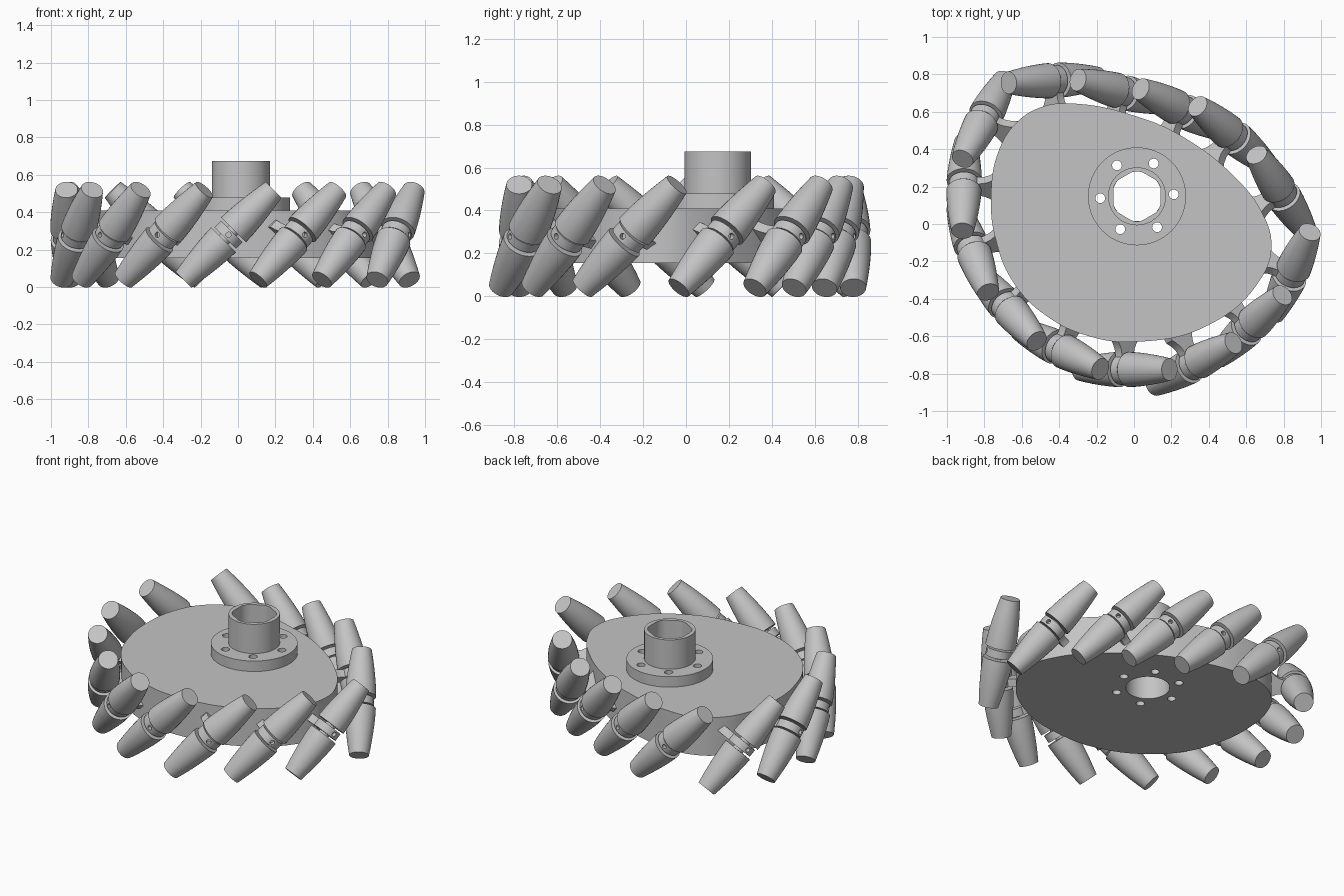
import bpy, bmesh, math
from mathutils import Matrix

cube = bpy.data.objects.get("Cube")
if cube:
    bpy.data.objects.remove(cube, do_unlink=True)

grey = bpy.data.materials.new("metal_grey")
grey.use_nodes = True
COLOUR = (0.55, 0.55, 0.55, 1)
grey.diffuse_color = COLOUR
grey.node_tree.nodes["Principled BSDF"].inputs["Base Color"].default_value = COLOUR


def link(name, data):
    ob = bpy.data.objects.new(name, data)
    bpy.context.collection.objects.link(ob)
    return ob


def finish(ob):
    """Turn into a plain mesh, shade it and give it the material."""
    bpy.ops.object.select_all(action='DESELECT')
    ob.select_set(True)
    bpy.context.view_layer.objects.active = ob
    bpy.ops.object.convert(target='MESH')
    ob = bpy.context.view_layer.objects.active
    bpy.ops.object.shade_smooth_by_angle(angle=math.radians(35))
    ob.data.materials.clear()
    ob.data.materials.append(grey)
    return ob


def circle(cx, cy, r, n=48, flat=None):
    """Circle points; flat trims the circle to a hexagon of that apothem."""
    pts = []
    for i in range(n):
        a = 2 * math.pi * i / n
        rr = r
        if flat:
            rr = min(r, flat / math.cos((a + math.pi / 6) % (math.pi / 3) - math.pi / 6))
        pts.append((cx + rr * math.cos(a), cy + rr * math.sin(a)))
    return pts


def slab(name, loops, z0, z1, smooth_first=False):
    """Flat slab from an outer loop and hole loops."""
    cu = bpy.data.curves.new(name, 'CURVE')
    cu.dimensions = '2D'
    cu.fill_mode = 'BOTH'
    cu.extrude = (z1 - z0) / 2
    for k, pts in enumerate(loops):
        if k == 0 and smooth_first:
            sp = cu.splines.new('BEZIER')
            sp.bezier_points.add(len(pts) - 1)
            for bp, p in zip(sp.bezier_points, pts):
                bp.co = (*p, 0)
                bp.handle_left_type = bp.handle_right_type = 'AUTO'
            sp.resolution_u = 8
        else:
            sp = cu.splines.new('POLY')
            sp.points.add(len(pts) - 1)
            for q, p in zip(sp.points, pts):
                q.co = (*p, 0, 1)
        sp.use_cyclic_u = True
    ob = link(name, cu)
    ob.location.z = (z0 + z1) / 2
    return finish(ob)


# Egg-shaped plate, flange and hub share one bore and a bolt circle
CX, CY = 0.016, 0.148
bolts = []
for i in range(6):
    a = math.radians(3 + 60 * i)
    bolts.append(circle(CX + 0.197 * math.cos(a), CY + 0.197 * math.sin(a), 0.026, 20))
bore = circle(CX, CY, 0.133)
outline = [(-0.365, 0.645), (0.03, 0.57), (0.28, 0.455), (0.54, 0.25), (0.68, 0.07),
           (0.735, -0.11), (0.68, -0.29), (0.40, -0.54), (0, -0.63), (-0.24, -0.6),
           (-0.47, -0.49), (-0.64, -0.32), (-0.735, -0.1), (-0.765, 0.14),
           (-0.72, 0.40), (-0.62, 0.55), (-0.495, 0.625)]
slab("cam_plate", [outline, bore] + bolts, 0.156, 0.41, True)
slab("hub_flange", [circle(CX, CY, 0.262, 64), bore] + bolts, 0.41, 0.48)
slab("hub_tube", [circle(CX, CY, 0.155), circle(CX, CY, 0.134, 48, 0.126)], 0.48, 0.675)

HALF = 0.34  # half length of a roller


# Roller: two barrel halves on a thin axle, lathed around local z
def roller_mesh():
    half = [(0.035, 0.038)]
    for i in range(9):
        t = i / 8
        half.append((0.06 + 0.034 * (1 - t ** 1.6), 0.038 + (HALF - 0.038) * t))
    half.append((0, HALF))
    profile = [(r, -z) for r, z in reversed(half)] + half
    bm = bmesh.new()
    vs = [bm.verts.new((r, 0, z)) for r, z in profile]
    es = [bm.edges.new(p) for p in zip(vs, vs[1:])]
    bmesh.ops.spin(bm, geom=vs + es, axis=(0, 0, 1), cent=(0, 0, 0),
                   angle=2 * math.pi, steps=32, use_duplicate=False)
    bmesh.ops.remove_doubles(bm, verts=bm.verts, dist=1e-4)
    bmesh.ops.recalc_face_normals(bm, faces=bm.faces)
    me = bpy.data.meshes.new("roller")
    bm.to_mesh(me)
    bm.free()
    return me


def cylinder(name, r, depth, matrix=Matrix()):
    bm = bmesh.new()
    bmesh.ops.create_cone(bm, cap_ends=True, segments=32, radius1=r, radius2=r,
                          depth=depth, matrix=matrix)
    me = bpy.data.meshes.new(name)
    bm.to_mesh(me)
    bm.free()
    return link(name, me)


# Bracket ring with a screw hole on its outer side
ring = cylinder("bracket_ring", 0.082, 0.05)
cutter = cylinder("screw_hole_cutter", 0.014, 0.06,
                  Matrix.Translation((0, -0.082, 0)) @ Matrix.Rotation(math.pi / 2, 4, 'X'))
cutter.hide_render = True
cut = ring.modifiers.new("screw_hole", 'BOOLEAN')
cut.operation = 'DIFFERENCE'
cut.object = cutter
ring = finish(ring)
bpy.data.objects.remove(cutter, do_unlink=True)

# Bracket arm flares slightly where it meets the plate
side = [(0.05, 0), (0.045, 0.08), (0.05, 0.11), (0.065, 0.14), (0.085, 0.165), (0.085, 0.21)]
arm = slab("bracket_arm", [side + [(-x, y) for x, y in reversed(side)]], -0.025, 0.025)
roller = finish(link("roller", roller_mesh()))

# Roller stations around the rim: x and y of the upper end, heading in degrees
stations = [(0.94, -0.043, 66), (0.655, 0.37, 123), (0.34, 0.63, 140), (0.035, 0.722, 153),
            (-0.30, 0.77, 165), (-0.67, 0.755, 183), (-0.917, 0.348, 242),
            (-0.917, -0.037, 268), (-0.78, -0.364, 290), (-0.52, -0.626, 311),
            (-0.18, -0.775, 334), (0.19, -0.778, 0), (0.532, -0.636, 28), (0.794, -0.38, 44)]
TILT = Matrix.Rotation(math.radians(45), 4, 'Y') @ Matrix.Translation((0, 0, -HALF))
for n, (x, y, yaw) in enumerate(stations):
    place = Matrix.Translation((x, y, 0.52)) @ Matrix.Rotation(math.radians(yaw), 4, 'Z') @ TILT
    for part in (roller, ring, arm):
        ob = part if n == 0 else link(f"{part.name}_{n + 1}", part.data)
        ob.matrix_world = place
